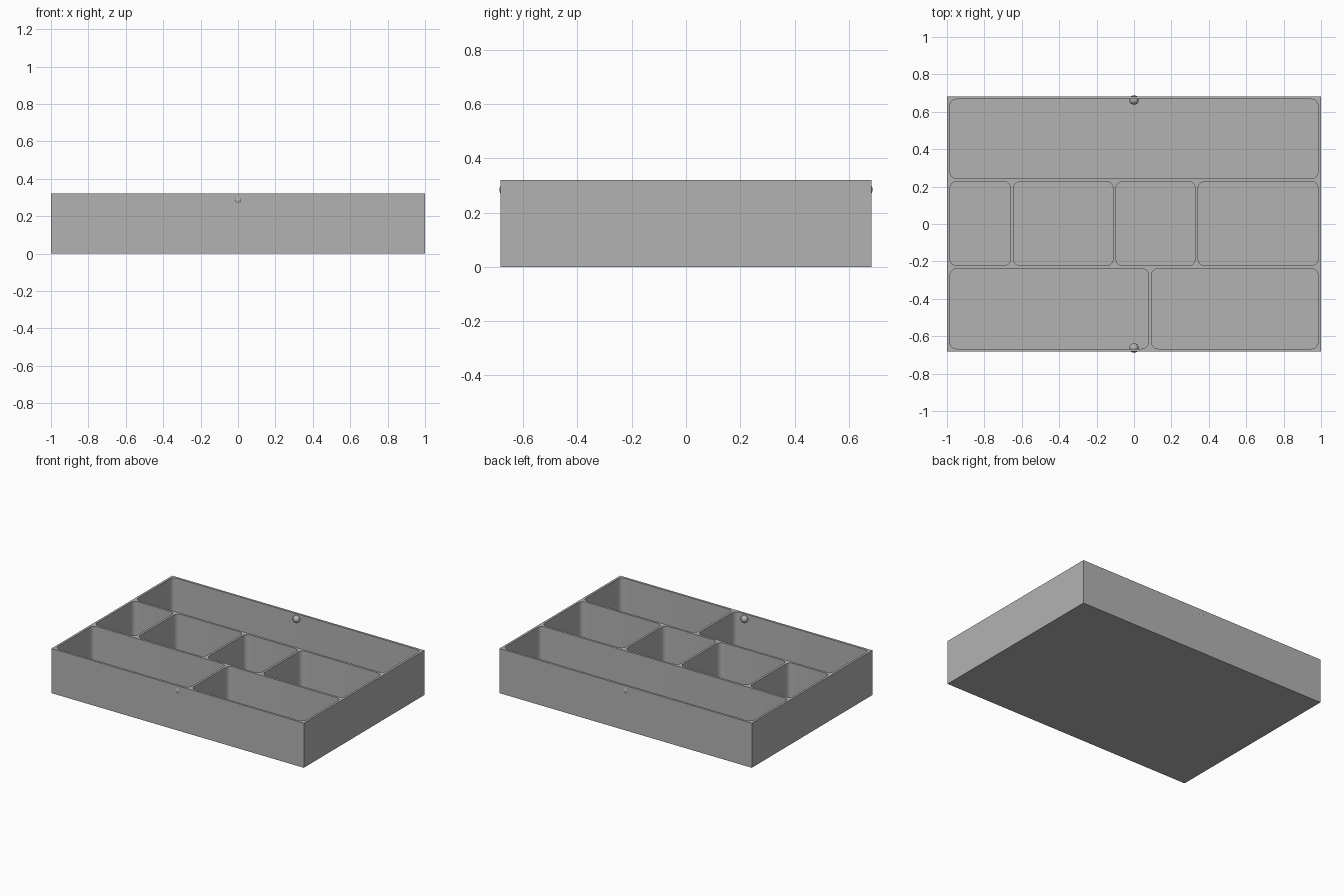
import bpy, bmesh
from mathutils import Matrix, Vector

if "Cube" in bpy.data.objects:
    bpy.data.objects.remove(bpy.data.objects["Cube"])

HALF_X, HALF_Y, HEIGHT = 1.0, 0.683, 0.32
WALL, FLOOR, CORNER = 0.016, 0.016, 0.036

grey = bpy.data.materials.new("plain grey")
grey.use_nodes = True
grey.diffuse_color = (0.45, 0.45, 0.45, 1)
grey.node_tree.nodes["Principled BSDF"].inputs["Base Color"].default_value = grey.diffuse_color


def make_object(name, bm):
    bmesh.ops.recalc_face_normals(bm, faces=bm.faces)
    mesh = bpy.data.meshes.new(name)
    bm.to_mesh(mesh)
    bm.free()
    mesh.materials.append(grey)
    obj = bpy.data.objects.new(name, mesh)
    bpy.context.collection.objects.link(obj)
    return obj


def block(x0, x1, y0, y1, z0, z1, radius=0):
    """Box between two corners, with optional rounded upright edges."""
    bm = bmesh.new()
    centre = Vector((x0 + x1, y0 + y1, z0 + z1)) / 2
    size = Matrix.Diagonal((x1 - x0, y1 - y0, z1 - z0, 1))
    bmesh.ops.create_cube(bm, size=1, matrix=Matrix.Translation(centre) @ size)
    if radius:
        upright = [e for e in bm.edges
                   if abs(e.verts[0].co.z - e.verts[1].co.z) > 0.01]
        bmesh.ops.bevel(bm, geom=upright, offset=radius, segments=8,
                        profile=0.5, affect='EDGES')
    return bm


def smooth(obj):
    bpy.ops.object.select_all(action='DESELECT')
    obj.select_set(True)
    bpy.context.view_layer.objects.active = obj
    bpy.ops.object.shade_smooth_by_angle(angle=0.6)


# Tray body, hollowed by rows of rounded compartments
tray = make_object("tray", block(-HALF_X, HALF_X, -HALF_Y, HALF_Y, 0, HEIGHT))

# Each row: front edge, back edge, centre lines of its dividers
rows = [
    (-0.667, -0.239, [0.085]),
    (-0.223, 0.227, [-0.652, -0.104, 0.335]),
    (0.243, 0.667, []),
]
cutters = []
for y0, y1, dividers in rows:
    lines = [-HALF_X + WALL / 2] + dividers + [HALF_X - WALL / 2]
    for a, b in zip(lines, lines[1:]):
        cutter = make_object("compartment_cutter", block(
            a + WALL / 2, b - WALL / 2, y0, y1, FLOOR, HEIGHT + 0.1, CORNER))
        cutter.hide_render = True
        cutters.append(cutter)
        cut = tray.modifiers.new("compartment", 'BOOLEAN')
        cut.operation = 'DIFFERENCE'
        cut.solver = 'EXACT'
        cut.object = cutter

bpy.context.view_layer.objects.active = tray
for cut in list(tray.modifiers):
    bpy.ops.object.modifier_apply(modifier=cut.name)
for cutter in cutters:
    bpy.data.objects.remove(cutter)
smooth(tray)

# Small catch balls set into the front and back walls
for name, side in (("front_catch", -1), ("back_catch", 1)):
    bm = bmesh.new()
    bmesh.ops.create_uvsphere(bm, u_segments=32, v_segments=16, radius=0.025)
    ball = make_object(name, bm)
    ball.location = (0, side * 0.663, 0.285)
    smooth(ball)
